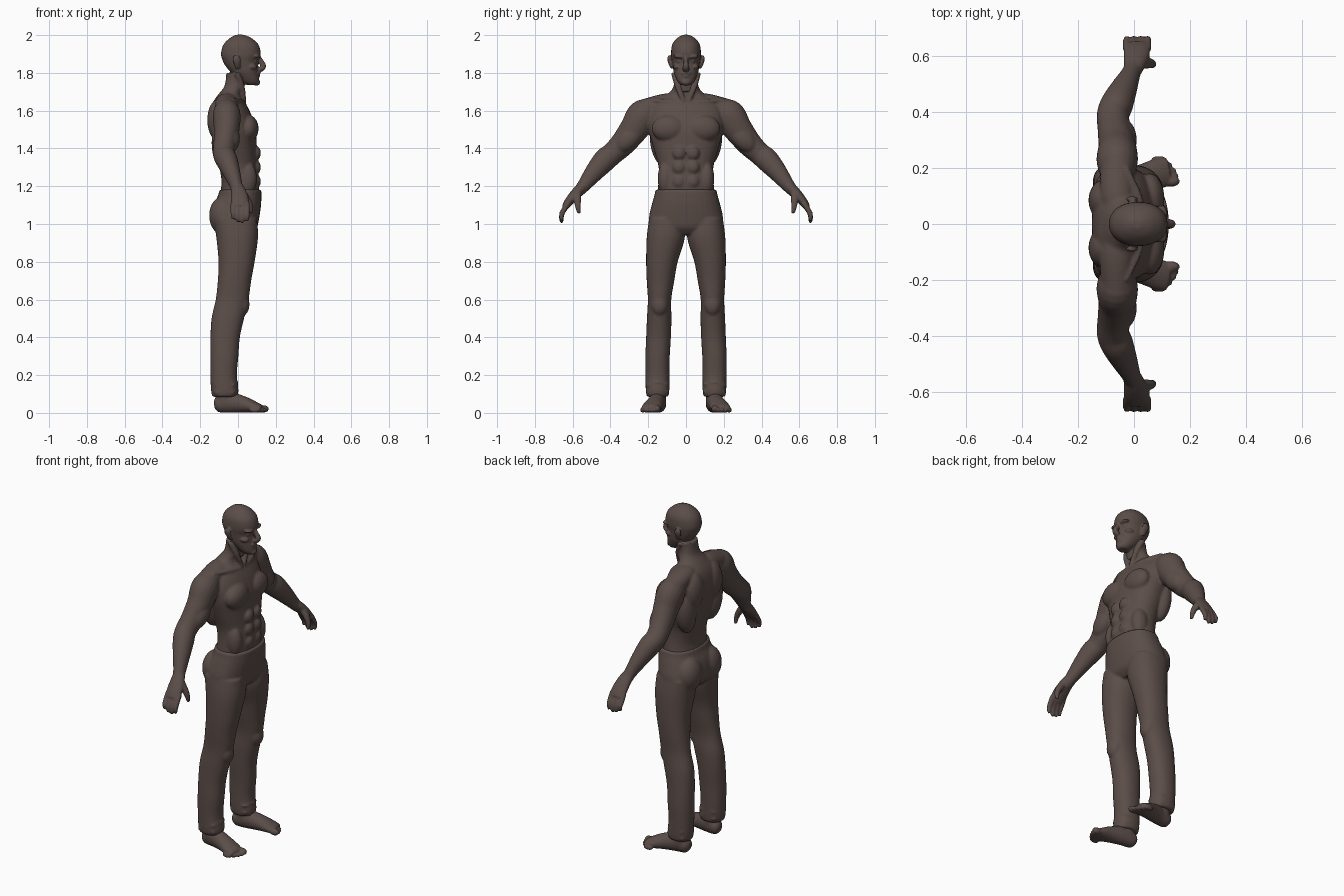
import bpy, bmesh, math
from mathutils import Vector, Matrix

skin = bpy.data.materials.new("dark brown clay")
skin.diffuse_color = (0.105, 0.075, 0.066, 1)


def spline(rows, steps=5):
    """Catmull-Rom through rows of numbers."""
    out = []
    for i in range(len(rows) - 1):
        p0, p1, p2, p3 = (rows[max(i - 1, 0)], rows[i], rows[i + 1], rows[min(i + 2, len(rows) - 1)])
        for k in range(steps):
            t = k / steps
            out.append([0.5 * (2 * b + (c - a) * t + (2 * a - 5 * b + 4 * c - d) * t * t
                               + (3 * b - a - 3 * c + d) * t ** 3)
                        for a, b, c, d in zip(p0, p1, p2, p3)])
    return out + [list(rows[-1])]


def skin_rings(bm, rings):
    loops = [[bm.verts.new(p) for p in r] for r in rings]
    n = len(loops[0])
    for a, b in zip(loops, loops[1:]):
        for i in range(n):
            j = (i + 1) % n
            bm.faces.new((a[i], a[j], b[j], b[i]))
    bm.faces.new(loops[0][::-1])
    bm.faces.new(loops[-1])


def column(bm, rows, s=1, power=2.0, n=32):
    """Level rings: z, back x, front x, y from, y to."""
    rings = []
    for z, xb, xf, y0, y1 in spline(rows):
        ring = []
        for i in range(n):
            t = 2 * math.pi * i / n
            c, d = math.cos(t), math.sin(t)
            c = math.copysign(abs(c) ** (2 / power), c)
            d = math.copysign(abs(d) ** (2 / power), d)
            ring.append((( xb + xf) / 2 + (xf - xb) / 2 * c, s * ((y0 + y1) / 2 + (y1 - y0) / 2 * d), z))
        rings.append(ring)
    skin_rings(bm, rings)


def tube(bm, rows, s=1, ref=(1, 0, 0), n=20):
    """Rings square to a path: x, y, z, radius along ref, radius across."""
    pts = spline(rows)
    pos = [Vector((p[0], s * p[1], p[2])) for p in pts]
    rings = []
    for i, p in enumerate(pts):
        t = (pos[min(i + 1, len(pos) - 1)] - pos[max(i - 1, 0)]).normalized()
        u = Vector(ref)
        u = (u - t * u.dot(t)).normalized()
        v = t.cross(u)
        rings.append([pos[i] + u * p[3] * math.cos(2 * math.pi * k / n)
                      + v * p[4] * math.sin(2 * math.pi * k / n) for k in range(n)])
    skin_rings(bm, rings)


def ball(bm, c, r, s=1, tilt=0):
    m = (Matrix.Translation((c[0], s * c[1], c[2])) @ Matrix.Rotation(s * tilt, 4, 'X')
         @ Matrix.Diagonal((r[0], r[1], r[2], 1)))
    bmesh.ops.create_uvsphere(bm, u_segments=20, v_segments=14, radius=1, matrix=m)


def finish(bm, name, voxel=0.007, smooth=4):
    """Fuse the overlapping volumes into one smooth surface."""
    bmesh.ops.recalc_face_normals(bm, faces=bm.faces)
    me = bpy.data.meshes.new(name)
    bm.to_mesh(me)
    bm.free()
    me.materials.append(skin)
    ob = bpy.data.objects.new(name, me)
    bpy.context.collection.objects.link(ob)
    for p in me.polygons:
        p.use_smooth = True
    r = ob.modifiers.new("fuse", 'REMESH')
    r.mode, r.voxel_size, r.use_smooth_shade = 'VOXEL', voxel, True
    sm = ob.modifiers.new("soften", 'SMOOTH')
    sm.factor, sm.iterations = 0.5, smooth


# Torso and neck
bm = bmesh.new()
torso = [(1.10, -.115, .10, .16), (1.20, -.088, .112, .148), (1.30, -.098, .105, .145),
         (1.40, -.125, .10, .172), (1.50, -.145, .095, .198), (1.58, -.15, .07, .20),
         (1.64, -.135, .04, .17), (1.685, -.105, .015, .10), (1.73, -.072, .03, .066), (1.80, -.06, .05, .06)]
column(bm, [(z, b, f, -h, h) for z, b, f, h in torso], power=2.2)
for s in (1, -1):
    ball(bm, (.055, .09, 1.505), (.054, .092, .072), s)               # chest muscle
    ball(bm, (-.105, .085, 1.55), (.058, .075, .11), s)               # shoulder blade
    ball(bm, (-.085, .125, 1.43), (.055, .065, .13), s, -.15)         # side back muscle
    for z in (1.225, 1.30, 1.375):
        ball(bm, (.095, .036, z), (.026, .036, .038), s)              # belly muscle
    ball(bm, (.05, .11, 1.24), (.05, .04, .09), s)                    # waist muscle
    tube(bm, [(-.045, 0, 1.64, .05, .05), (-.06, .10, 1.642, .06, .05), (-.06, .21, 1.605, .06, .06)], s)
    tube(bm, [(.03, .01, 1.635, .014, .014), (.015, .10, 1.648, .013, .013), (-.03, .2, 1.655, .012, .012)], s)
    tube(bm, [(-.01, .066, 1.80, .014, .014), (.02, .045, 1.73, .015, .015), (.03, .012, 1.65, .014, .014)], s)
    # Arm
    tube(bm, [(-.06, .17, 1.60, .06, .06), (-.06, .225, 1.575, .074, .086), (-.06, .275, 1.502, .068, .077),
              (-.07, .335, 1.425, .060, .067), (-.075, .39, 1.372, .058, .060), (-.06, .43, 1.338, .058, .062),
              (-.035, .485, 1.275, .047, .051), (-.01, .54, 1.205, .034, .036), (0, .575, 1.165, .034, .028)], s)
    ball(bm, (-.035, .30, 1.455), (.045, .055, .09), s, .75)          # upper arm muscle
    # Hand
    tube(bm, [(-.004, .55, 1.195, .034, .028), (.004, .58, 1.165, .042, .028),
              (.01, .615, 1.125, .048, .024), (.012, .64, 1.09, .044, .019)], s)
    for i, drop in enumerate((.02, .005, 0, .01)):
        x = -.026 + .025 * i
        tube(bm, [(x, .625, 1.11, .014, .015), (x, .652, 1.065, .0135, .0145),
                  (x, .66, 1.03 + drop, .0125, .013), (x, .657, 1.005 + drop, .008, .008)], s, n=12)
    tube(bm, [(.025, .575, 1.165, .02, .022), (.052, .575, 1.125, .018, .02),
              (.066, .572, 1.09, .014, .015), (.068, .566, 1.055, .009, .010)], s, n=12)
finish(bm, "torso and arms", .0065)

# Head
bm = bmesh.new()
head = [(1.735, .05, .098, .026), (1.755, .015, .112, .045), (1.80, -.035, .108, .064),
        (1.835, -.065, .106, .070), (1.862, -.08, .106, .074), (1.90, -.09, .12, .079),
        (1.95, -.077, .108, .073), (1.985, -.042, .07, .046), (2.002, -.01, .03, .014)]
column(bm, [(z, b, f, -h, h) for z, b, f, h in head], power=2.15)
column(bm, [(1.70, -.07, .03, -.062, .062), (1.80, -.062, .045, -.062, .062)])
tube(bm, [(.108, 0, 1.885, .012, .011), (.122, 0, 1.86, .014, .012), (.134, 0, 1.836, .015, .015),
          (.122, 0, 1.82, .014, .019), (.108, 0, 1.815, .01, .012)])  # nose
ball(bm, (.104, 0, 1.797), (.015, .028, .008))                        # upper lip
ball(bm, (.102, 0, 1.782), (.015, .024, .008))                        # lower lip
ball(bm, (.098, 0, 1.75), (.02, .026, .018))                          # chin
for s in (1, -1):
    ball(bm, (.098, .034, 1.886), (.022, .034, .010), s, .1)          # brow
    ball(bm, (.088, .033, 1.862), (.014, .016, .010), s)              # eye
    ball(bm, (.07, .046, 1.832), (.03, .022, .016), s)                # cheekbone
    tube(bm, [(-.002, .07, 1.825, .012, .010), (-.004, .083, 1.85, .018, .010),
              (-.008, .09, 1.875, .021, .009), (-.008, .088, 1.892, .012, .006)], s)  # ear
finish(bm, "head", .0045)

# Trousers
bm = bmesh.new()
hips = [(.945, -.09, .07, .09), (.98, -.125, .10, .18), (1.03, -.14, .112, .196),
        (1.10, -.128, .122, .182), (1.15, -.106, .124, .168), (1.182, -.098, .124, .162)]
column(bm, [(z, b, f, -h, h) for z, b, f, h in hips], power=2.3)
leg = [(1.03, -.13, .10, .02, .195), (.93, -.115, .106, .006, .208), (.80, -.103, .088, .044, .211),
       (.70, -.107, .070, .062, .208), (.60, -.118, .056, .078, .202), (.50, -.140, .032, .077, .207),
       (.40, -.146, .010, .08, .211), (.30, -.147, .002, .086, .215), (.20, -.146, -.006, .088, .214),
       (.12, -.143, .002, .088, .213), (.085, -.135, -.004, .094, .207)]
for s in (1, -1):
    column(bm, leg, s, power=2.2)
    ball(bm, (-.083, .09, 1.045), (.07, .085, .10), s)                # buttock
    ball(bm, (.025, .14, .575), (.036, .045, .06), s)                 # knee
    for z, x in ((.11, -.07), (.15, -.07)):                           # hem folds
        tube(bm, [(x, .092, z, .05, .008), (x, .15, z + .012, .074, .008), (x, .208, z - .005, .05, .008)], s)
finish(bm, "trousers")

# Feet
bm = bmesh.new()
for s in (1, -1):
    tube(bm, [(-.126, .142, .042, .018, .02), (-.105, .143, .045, .043, .038), (-.04, .15, .054, .054, .043),
              (.03, .166, .044, .044, .048), (.085, .18, .031, .031, .054), (.125, .187, .021, .020, .05)],
         s, ref=(0, 0, 1))
    tube(bm, [(-.07, .148, .14, .048, .042), (-.065, .148, .05, .055, .042)], s)   # ankle
    for i in range(5):                                                # toes, big toe inside
        r = .02 if i == 0 else .0135
        ball(bm, (.134 - .0035 * i * i * .8, .152 + .0195 * i, r + .001), (.03, r * .95, r), s)
finish(bm, "feet", .006, 3)
